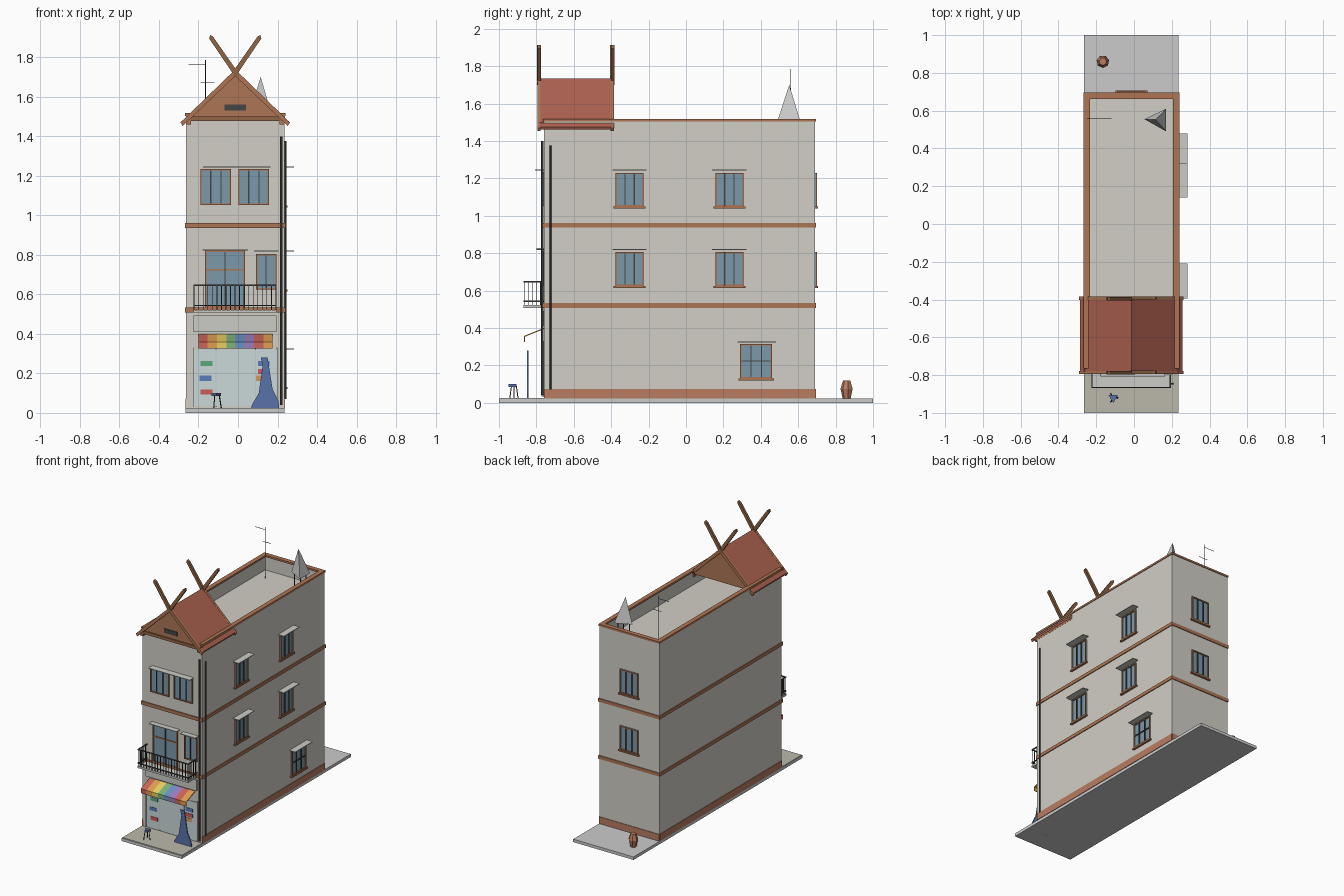
import bpy, bmesh, math
from mathutils import Matrix, Vector

if "Cube" in bpy.data.objects:
    bpy.data.objects.remove(bpy.data.objects["Cube"])

CX = -0.014                      # building centre line
L, R, F, B = -0.262, 0.235, -0.76, 0.69   # wall planes
SLAB, TOP, DECK = 0.022, 1.508, 1.40


def mat(name, r, g, b, a=1.0):
    m = bpy.data.materials.new(name)
    m.diffuse_color = (r, g, b, a)
    m.use_nodes = True
    m.node_tree.nodes["Principled BSDF"].inputs["Base Color"].default_value = m.diffuse_color
    return m


WALL = mat("plaster", .64, .62, .56)
BROWN = mat("brown_trim", .42, .18, .09)
WOOD = mat("dark_wood", .28, .13, .06)
ROOF = mat("red_tiles", .42, .12, .08)
BRICK = mat("plinth_red", .48, .2, .12)
GLASS = mat("window_glass", .2, .32, .4)
SHOP = mat("shop_glass", .6, .7, .7)
DARK = mat("dark_metal", .06, .06, .06)
PALE = mat("pale_concrete", .6, .6, .57)
PAVE = mat("pavement", .5, .48, .4)
BLUE = mat("blue_paint", .1, .17, .4)


def finish(name, bm, m):
    bmesh.ops.recalc_face_normals(bm, faces=bm.faces)
    me = bpy.data.meshes.new(name)
    bm.to_mesh(me)
    bm.free()
    ob = bpy.data.objects.new(name, me)
    bpy.context.collection.objects.link(ob)
    if m:
        me.materials.append(m)
    return ob


def box(name, x0, x1, y0, y1, z0, z1, m=None, M=None):
    bm = bmesh.new()
    bmesh.ops.create_cube(bm, size=1)
    for v in bm.verts:
        v.co = Vector((x1 if v.co.x > 0 else x0, y1 if v.co.y > 0 else y0, z1 if v.co.z > 0 else z0))
    if M:
        bm.transform(M)
    return finish(name, bm, m)


def prism(name, pts, a, b, m, axis='y'):
    """Extrude a profile of (x,z) along y, or of (y,z) along x."""
    bm = bmesh.new()
    vs = [bm.verts.new((p, a, q) if axis == 'y' else (a, p, q)) for p, q in pts]
    f = bm.faces.new(vs)
    ext = bmesh.ops.extrude_face_region(bm, geom=[f])['geom']
    d = (0, b - a, 0) if axis == 'y' else (b - a, 0, 0)
    bmesh.ops.translate(bm, vec=d, verts=[v for v in ext if isinstance(v, bmesh.types.BMVert)])
    return finish(name, bm, m)


def rod(name, p, q, r, m, r2=None, n=6):
    p, q = Vector(p), Vector(q)
    bm = bmesh.new()
    bmesh.ops.create_cone(bm, cap_ends=True, segments=n, radius1=r, radius2=r if r2 is None else r2,
                          depth=(q - p).length)
    bm.transform(Matrix.Translation((p + q) / 2) @ (q - p).to_track_quat('Z', 'Y').to_matrix().to_4x4())
    return finish(name, bm, m)


def ring(name, x0, x1, y0, y1, z0, z1, t, m):
    box(name + "_front", x0, x1, y0, y0 + t, z0, z1, m)
    box(name + "_back", x0, x1, y1 - t, y1, z0, z1, m)
    box(name + "_left", x0, x0 + t, y0 + t, y1 - t, z0, z1, m)
    box(name + "_right", x1 - t, x1, y0 + t, y1 - t, z0, z1, m)


# ground slab with paved front
box("ground_slab", -.265, R, -1, 1, 0, SLAB)
box("front_pavement", -.263, R - .002, -.995, F, SLAB, SLAB + .003, PAVE)

# body with a sunken roof deck behind the parapet
body = box("body", L, R, F, B, SLAB, TOP, WALL)
bm = bmesh.new()
bm.from_mesh(body.data)
top = max(bm.faces, key=lambda f: f.calc_center_median().z)
bmesh.ops.inset_region(bm, faces=[top], thickness=.026)
ext = bmesh.ops.extrude_face_region(bm, geom=[top])['geom']
bmesh.ops.translate(bm, vec=(0, 0, DECK - TOP), verts=[v for v in ext if isinstance(v, bmesh.types.BMVert)])
bmesh.ops.delete(bm, geom=[top], context='FACES') if top.is_valid else None
bmesh.ops.recalc_face_normals(bm, faces=bm.faces)
bm.to_mesh(body.data)
bm.free()

# parapet cap, floor bands, plinth
ring("parapet_cap", L - .005, R + .005, F - .005, B + .005, 1.503, 1.517, .034, BROWN)
for z in (.508, .936):
    ring("floor_band", L - .006, R + .006, F - .008, B + .006, z, z + .025, .02, BROWN)
box("plinth_left", L - .004, L + .01, F, B, SLAB, .073, BRICK)
box("plinth_right", R - .01, R + .004, F, B, SLAB, .073, BRICK)
box("plinth_back", L, R, B - .01, B + .004, SLAB, .073, BRICK)

# windows, drawn in a local frame whose -y points out of the wall
FRONT = Matrix.Translation((0, F, 0))
RIGHT = Matrix.Translation((R, 0, 0)) @ Matrix.Rotation(math.pi / 2, 4, 'Z')
BACK = Matrix.Translation((0, B, 0)) @ Matrix.Rotation(math.pi, 4, 'Z')


def canopy(u0, u1, z, M, d=.048):
    box("canopy", u0, u1, -d, 0, z, z + .005, PALE, M)


def window(u0, u1, z0, z1, M, bars=1, sill=True):
    t = .008
    box("window_glass", u0, u1, -.004, 0, z0, z1, GLASS, M)
    for a, b in ((u0, u0 + t), (u1 - t, u1)):
        box("window_jamb", a, b, -.011, 0, z0, z1, BROWN, M)
    for a, b in ((z0, z0 + t), (z1 - t, z1)):
        box("window_rail", u0, u1, -.011, 0, a, b, BROWN, M)
    for i in range(bars):
        u = u0 + (u1 - u0) * (i + 1) / (bars + 1)
        box("window_mullion", u - .003, u + .003, -.011, 0, z0, z1, DARK, M)
    if sill:
        box("window_sill", u0 - .01, u1 + .01, -.016, 0, z0 - .01, z0, BROWN, M)


for z in (.625, 1.05):
    for u in (-.302, .232):
        window(u - .075, u + .075, z, z + .18, RIGHT, 2)
        canopy(u - .092, u + .092, z + .192, RIGHT)
    window(-CX - .075, -CX + .075, z, z + .18, BACK, 2)
window(.29, .46, .13, .315, RIGHT, 2)
box("window_bar", .29, .46, -.011, 0, .22, .227, DARK, RIGHT)
canopy(.275, .48, .322, RIGHT)
for u in (-.19, .003):
    window(u, u + .155, 1.052, 1.235, FRONT, 2, False)
canopy(-.178, .165, 1.243, FRONT)
window(-.168, .035, .533, .823, FRONT, 1, False)
box("door_transom", -.168, .035, -.011, 0, .72, .728, BROWN, FRONT)
window(.09, .195, .625, .805, FRONT, 1, False)
canopy(-.18, .05, .823, FRONT, .04)
canopy(.08, .205, .816, FRONT, .04)

# shop front
box("shop_glass", -.225, .195, F - .004, F, .035, .32, SHOP)
for x in (-.229, -.115, .085, .195):
    box("shop_post", x, x + .005, F - .008, F, .03, .33, PALE)
box("sign_board", -.225, .195, F - .012, F, .41, .492, PALE)
GOODS = [(-.16, .25, .1, .4, .2), (-.165, .175, .1, .2, .5), (-.16, .105, .6, .1, .1),
         (.13, .25, .1, .2, .5), (.12, .175, .7, .3, .1), (.13, .21, .6, .1, .1)]
for i, (x, z, r, g, b) in enumerate(GOODS):
    box("shop_goods", x - .03, x + .03, F - .007, F, z - .013, z + .013, mat("goods%d" % i, r, g, b))

# striped awning
STRIPES = [(.6, .13, .1), (.75, .35, .08), (.8, .62, .12), (.2, .45, .2),
           (.15, .28, .55), (.35, .2, .5), (.6, .13, .1), (.75, .35, .08)]
w = .375 / len(STRIPES)
for i, c in enumerate(STRIPES):
    x = -.2 + i * w
    prism("awning_stripe", [(F, .4), (F - .105, .358), (F - .105, .325), (F - .101, .325),
                            (F - .101, .353), (F, .394)], x, x + w, mat("stripe%d" % i, *c), 'x')

# balcony
YB = -.868
box("balcony_floor", -.225, .195, YB, F, .508, .522, PALE)
for z in (.54, .643):
    box("rail_front", -.225, .195, YB, YB + .006, z, z + .007, DARK)
    for x in (-.225, .189):
        box("rail_side", x, x + .006, YB, F, z, z + .007, DARK)
for i in range(19):
    x = -.222 + i * .414 / 18
    box("baluster", x - .002, x + .002, YB + .001, YB + .005, .522, .645, DARK)
for i in range(1, 5):
    for x in (-.222, .192):
        box("baluster_side", x - .002, x + .002, YB + i * .022, YB + i * .022 + .004, .522, .645, DARK)

# drain pipes
rod("front_pipe", (.218, F - .009, .04), (.218, F - .009, 1.4), .007, DARK)
rod("side_pipe", (R + .006, -.725, .07), (R + .006, -.725, 1.375), .006, DARK)

# gable roof: mirrored slopes, barge boards, eave beams and crossed finials
RY0, RY1, RZ = -.785, -.395, 1.735
for s in (-1, 1):
    def P(pts):
        return [(CX + s * x, z) for x, z in pts]
    prism("roof_slope", P([(0, RZ), (.272, 1.475), (.265, 1.46), (0, 1.713)]), RY0, RY1, ROOF)
    prism("eave_beam", P([(.225, 1.49), (.25, 1.48), (.25, 1.46), (.225, 1.46)]), RY0, RY1, BROWN)
    for y in (RY0 - .01, RY1 - .008):
        prism("barge_board", P([(0, RZ + .003), (.277, 1.47), (.266, 1.452), (0, 1.705)]), y, y + .018, BROWN)
        yo = y + .002 * s
        prism("finial", P([(-.02, 1.715), (0, 1.70), (.132, 1.895), (.127, 1.912), (.113, 1.905)]),
              yo, yo + .018, WOOD)
for y in (-.775, -.412):
    prism("gable_panel", [(CX, 1.72), (CX + .25, 1.48), (CX - .25, 1.48)], y, y + .012, BROWN)
box("gable_beam", L - .002, R + .002, -.783, -.76, 1.478, 1.5, WOOD)
box("gable_vent", CX - .055, CX + .055, -.779, -.77, 1.53, 1.562, DARK)

# roof tank cone on legs
bm = bmesh.new()
base = [bm.verts.new(p) for p in ((.055, .555, 1.51), (.17, .49, 1.51), (.17, .61, 1.51))]
tip = bm.verts.new((.115, .552, 1.70))
bm.faces.new(base)
for i in range(3):
    bm.faces.new((base[i], base[(i + 1) % 3], tip))
finish("tank_cone", bm, None)
for x, y in ((.08, .555), (.155, .52), (.155, .585)):
    rod("tank_leg", (x, y, DECK), (x, y, 1.51), .004, DARK, n=4)

# roof aerial
AX, AY = -.165, .56
rod("aerial_mast", (AX, AY, DECK), (AX, AY, 1.785), .002, DARK, n=4)
for x0, x1, z in ((-.25, -.165, 1.765), (-.19, -.12, 1.673)):
    rod("aerial_arm", (x0, AY, z), (x1, AY, z), .002, DARK, n=4)

# pavement items: blue stand, folded stool, clay jar at the back
prism("blue_stand", [(.06, .0), (.21, .0), (.205, .06), (.175, .12), (.15, .28), (.115, .28),
                     (.125, .24), (.105, .1), (.07, .04)], -.85, -.842, BLUE)
rod("stool_seat", (-.11, -.92, .085), (-.11, -.92, .1), .028, BLUE, n=3)
for a in range(3):
    t = a * 2 * math.pi / 3
    rod("stool_leg", (-.11 + .026 * math.cos(t), -.92 + .026 * math.sin(t), SLAB),
        (-.11 + .015 * math.cos(t), -.92 + .015 * math.sin(t), .09), .003, DARK, n=4)
rod("clay_jar_lower", (-.165, .86, SLAB), (-.165, .86, .075), .022, BRICK, .034, 7)
rod("clay_jar_upper", (-.165, .86, .075), (-.165, .86, .12), .034, BRICK, .02, 7)
